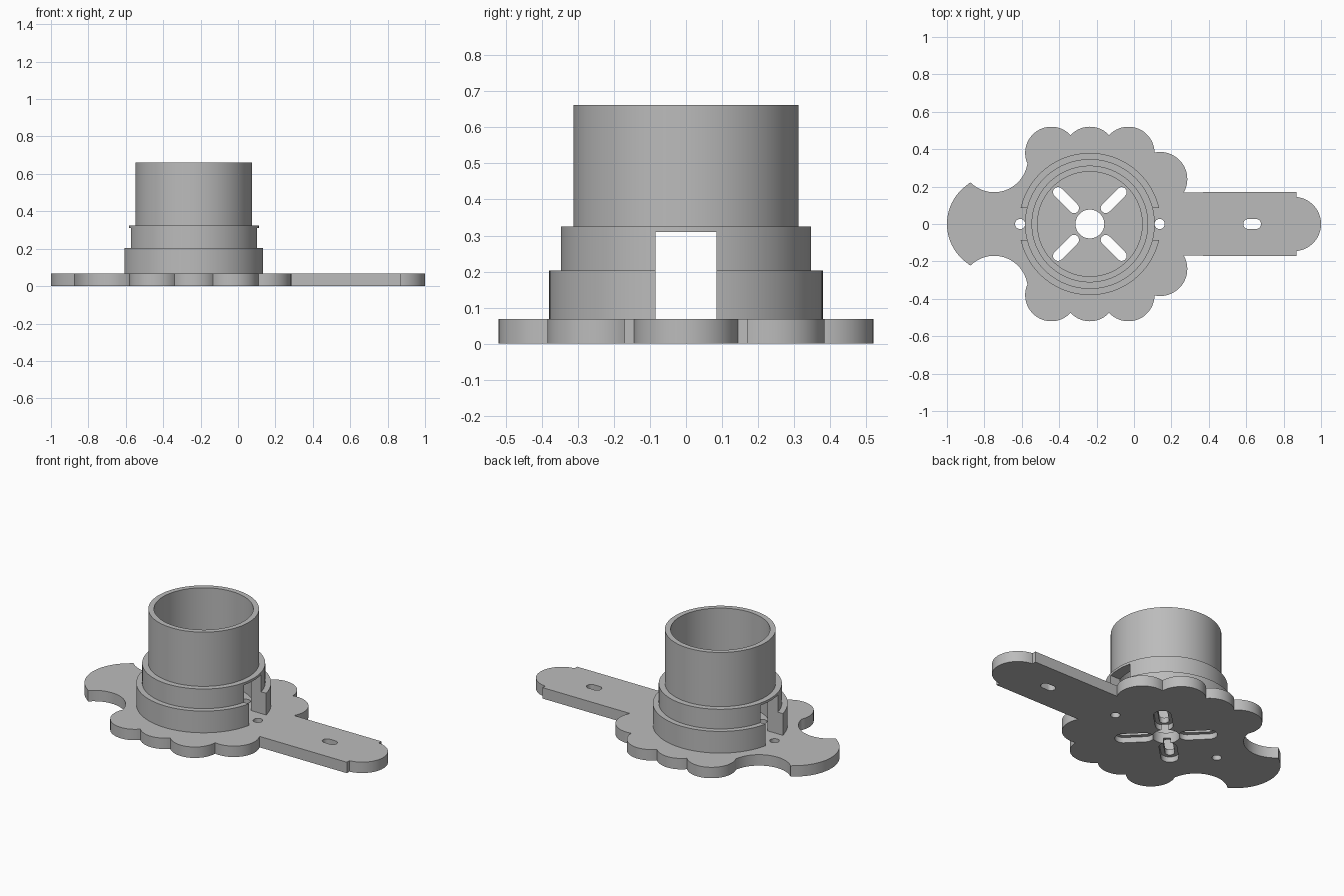
import bpy, bmesh
from math import cos, sin, pi, radians, hypot
from mathutils import Matrix

if "Cube" in bpy.data.objects:
    bpy.data.objects.remove(bpy.data.objects["Cube"], do_unlink=True)

grey = bpy.data.materials.new("plain grey")
grey.use_nodes = True
colour = (0.5, 0.5, 0.5, 1)
grey.diffuse_color = colour
grey.node_tree.nodes["Principled BSDF"].inputs["Base Color"].default_value = colour

CX = -0.236      # tube axis
THICK = 0.068    # plate thickness
SLOT_R = 0.027   # half width of the slots


def arc(cx, cy, r, start, end):
    """Points along an arc, angles in degrees."""
    n = max(3, int(abs(end - start) / 5))
    angles = [radians(start + (end - start) * i / n) for i in range(n + 1)]
    return [(cx + r * cos(a), cy + r * sin(a)) for a in angles]


def make_object(name, bm):
    bmesh.ops.recalc_face_normals(bm, faces=bm.faces)
    mesh = bpy.data.meshes.new(name)
    bm.to_mesh(mesh)
    bm.free()
    mesh.materials.append(grey)
    obj = bpy.data.objects.new(name, mesh)
    bpy.context.collection.objects.link(obj)
    return obj


def prism(name, outline, low, high):
    """Extrude a flat outline from one height to another."""
    bm = bmesh.new()
    face = bm.faces.new([bm.verts.new((x, y, low)) for x, y in outline])
    side = bmesh.ops.extrude_face_region(bm, geom=[face])["geom"]
    top = [v for v in side if isinstance(v, bmesh.types.BMVert)]
    bmesh.ops.translate(bm, verts=top, vec=(0, 0, high - low))
    return make_object(name, bm)


def stadium(p, q, r):
    """Round-ended slot outline between two points."""
    dx, dy = q[0] - p[0], q[1] - p[1]
    d = hypot(dx, dy)
    ux, uy = dx / d, dy / d
    local = arc(d, 0, r, -90, 90) + arc(0, 0, r, 90, 270)
    return [(p[0] + u * ux - v * uy, p[1] + u * uy + v * ux) for u, v in local]


def activate(obj):
    bpy.ops.object.select_all(action='DESELECT')
    obj.select_set(True)
    bpy.context.view_layer.objects.active = obj


def cut(obj, cutter):
    cutter.hide_render = True
    activate(obj)
    mod = obj.modifiers.new("cut", 'BOOLEAN')
    mod.operation = 'DIFFERENCE'
    mod.solver = 'EXACT'
    mod.object = cutter
    bpy.ops.object.modifier_apply(modifier=mod.name)
    bpy.data.objects.remove(cutter, do_unlink=True)


def smooth(obj):
    activate(obj)
    bpy.ops.object.shade_smooth_by_angle(angle=radians(30))


# Base plate: half outline from the arm tip round to the tail, then mirrored
half = arc(0.855, 0, 0.145, 0, 85)
half += [(0.868, 0.17)]
half += arc(0.14, 0.24, 0.145, -29, 102)
half += arc(CX + 0.206, 0.38, 0.14, 4, 137.4)
half += arc(CX, 0.38, 0.14, 42.6, 137.4)[1:]
half += arc(CX - 0.206, 0.38, 0.14, 42.6, 204)[1:]
half += arc(-0.748, 0.35, 0.18, -10, -135)
half += arc(-0.744, 0, 0.256, 120.5, 180)[1:]
outline = half + [(x, -y) for x, y in reversed(half[1:-1])]
plate = prism("base_plate", outline, 0, THICK)


def cut_plate(shape, low=-0.05, high=0.15):
    cut(plate, prism("hole_cutter", shape, low, high))


# Round holes and the arm slot
for x, r in ((CX, 0.077), (CX - 0.373, SLOT_R), (CX + 0.373, SLOT_R)):
    cut_plate(arc(x, 0, r, 0, 360)[:-1])
cut_plate(stadium((0.612, 0), (0.652, 0), SLOT_R))

# Diagonal slots with wider recesses underneath
for sx in (-1, 1):
    for sy in (-1, 1):
        ends = [(CX + sx * d, sy * d) for d in (0.085, 0.17)]
        cut_plate(stadium(*ends, SLOT_R))
        cut_plate(stadium(*ends, 0.05), high=THICK / 2)
smooth(plate)

# Stepped tube: lathed wall section
section = [(0.28, 0.06), (0.38, 0.06), (0.38, 0.203), (0.347, 0.203),
           (0.347, 0.325), (0.312, 0.325), (0.312, 0.662), (0.28, 0.662)]
bm = bmesh.new()
ring = [bm.verts.new((r, 0, z)) for r, z in section]
edges = [bm.edges.new((ring[i - 1], ring[i])) for i in range(len(ring))]
bmesh.ops.spin(bm, geom=ring + edges, cent=(0, 0, 0), axis=(0, 0, 1),
               angle=2 * pi, steps=96, use_merge=True)
bmesh.ops.remove_doubles(bm, verts=bm.verts, dist=0.0001)
bmesh.ops.translate(bm, verts=bm.verts, vec=(CX, 0, 0))
tube = make_object("stepped_tube", bm)

# Opening through both side walls
bm = bmesh.new()
bmesh.ops.create_cube(bm, size=1, matrix=Matrix.Translation((CX, 0, 0.175))
                      @ Matrix.Diagonal((1, 0.17, 0.27, 1)))
cut(tube, make_object("opening_cutter", bm))
smooth(tube)
